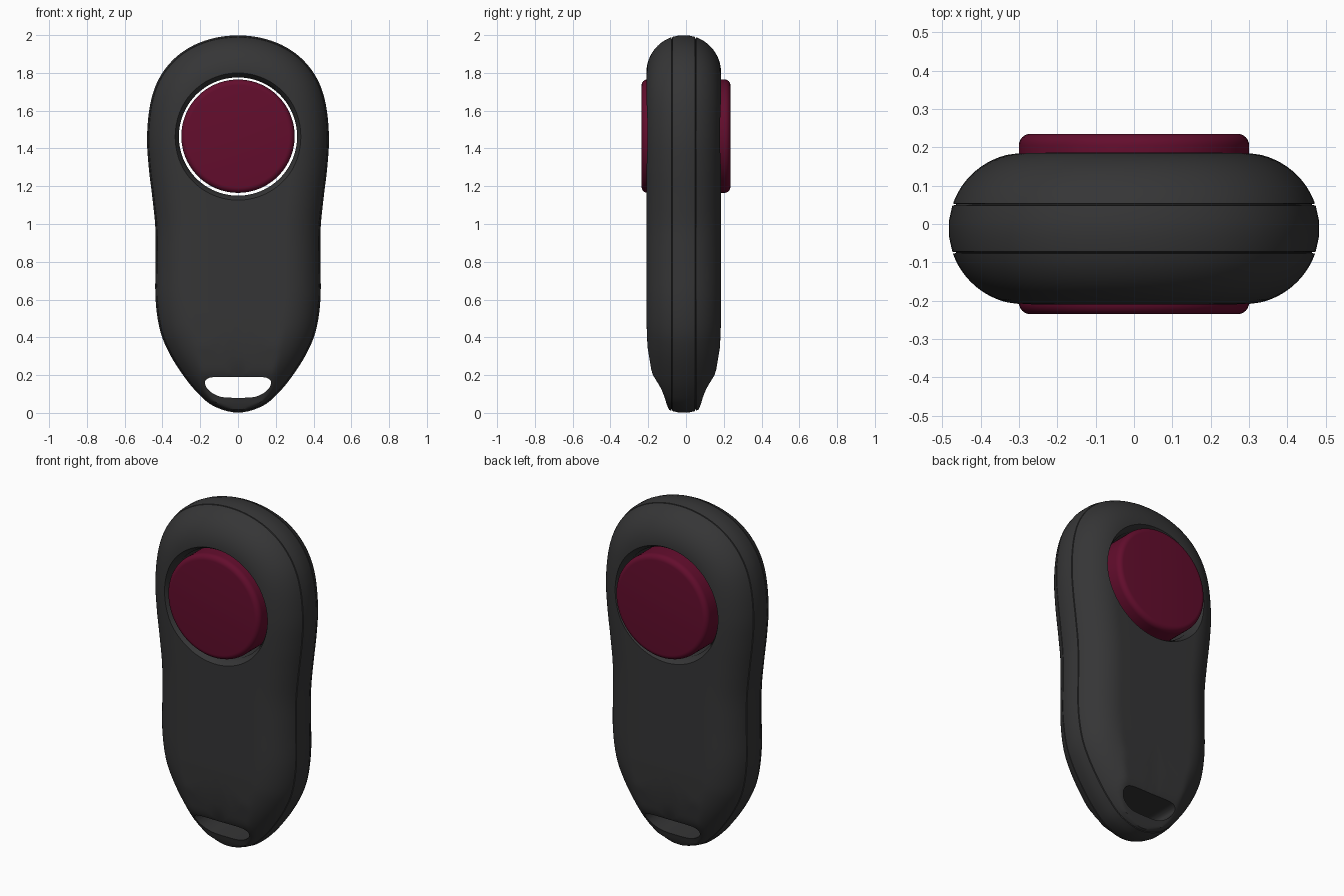
import bpy, bmesh, math
from mathutils import Vector

cube = bpy.data.objects.get("Cube")
if cube:
    bpy.data.objects.remove(cube, do_unlink=True)

MID_Y, HALF, ROUND = -0.012, 0.198, 0.2


def material(name, color):
    m = bpy.data.materials.new(name)
    m.use_nodes = True
    m.diffuse_color = color
    bsdf = m.node_tree.nodes["Principled BSDF"]
    bsdf.inputs["Base Color"].default_value = color
    bsdf.inputs["Roughness"].default_value = 0.5
    return m


charcoal = material("charcoal plastic", (0.036, 0.036, 0.037, 1))
crimson = material("crimson plastic", (0.125, 0.004, 0.026, 1))


def loft(name, rings, mat, capped=True):
    """Skin a list of equal closed rings, running front to back."""
    bm = bmesh.new()
    loops = [[bm.verts.new(p) for p in ring] for ring in rings]
    n = len(loops[0])
    for a, b in zip(loops, loops[1:]):
        for i in range(n):
            j = (i + 1) % n
            bm.faces.new((a[i], a[j], b[j], b[i]))
    if capped:
        bm.faces.new(loops[0])
        bm.faces.new(loops[-1])
    bmesh.ops.remove_doubles(bm, verts=bm.verts[:], dist=0.0001)
    bmesh.ops.recalc_face_normals(bm, faces=bm.faces[:])
    mesh = bpy.data.meshes.new(name)
    bm.to_mesh(mesh)
    bm.free()
    mesh.materials.append(mat)
    obj = bpy.data.objects.new(name, mesh)
    bpy.context.collection.objects.link(obj)
    return obj


def smooth_outline(half, steps):
    """Mirror a half outline (x, z) and round it into a smooth closed loop."""
    pts = half + [(-x, z) for x, z in half[-2:0:-1]]
    pts = [Vector(p) for p in pts]
    n, out = len(pts), []
    for i in range(n):
        p0, p1, p2, p3 = (pts[(i + k) % n] for k in (-1, 0, 1, 2))
        for s in range(steps):
            t = s / steps
            out.append(0.5 * (2 * p1 + (p2 - p0) * t
                              + (2 * p0 - 5 * p1 + 4 * p2 - p3) * t ** 2
                              + (3 * p1 - p0 - 3 * p2 + p3) * t ** 3))
    return out


def lathe(name, profile, z, mat, sides=96):
    """Turn (radius, y) points about the front-to-back axis."""
    turn = [2 * math.pi * i / sides for i in range(sides)]
    return loft(name, [[(r * math.cos(a), y, z + r * math.sin(a)) for a in turn]
                       for r, y in profile], mat)


def cut(obj, cutter):
    cutter.hide_render = True
    mod = obj.modifiers.new("cut", "BOOLEAN")
    mod.operation, mod.solver, mod.object = "DIFFERENCE", "EXACT", cutter
    bpy.context.view_layer.objects.active = obj
    bpy.ops.object.modifier_apply(modifier=mod.name)
    bpy.data.objects.remove(cutter, do_unlink=True)


def smooth(obj, angle):
    bpy.ops.object.select_all(action="DESELECT")
    obj.select_set(True)
    bpy.context.view_layer.objects.active = obj
    bpy.ops.object.shade_smooth_by_angle(angle=math.radians(angle))


# Case: rounded slab that thins towards the key ring end
outline = smooth_outline([
    (0, 2), (0.13, 1.985), (0.25, 1.94), (0.35, 1.865), (0.425, 1.76),
    (0.467, 1.63), (0.483, 1.46), (0.474, 1.3), (0.455, 1.14), (0.439, 0.98),
    (0.438, 0.8), (0.438, 0.6), (0.415, 0.44), (0.37, 0.325), (0.3, 0.21),
    (0.22, 0.11), (0.13, 0.035), (0, 0)], 5)
count = len(outline)
inward = []
for i in range(count):
    t = (outline[(i + 1) % count] - outline[i - 1]).normalized()
    inward.append(Vector((t.y, -t.x)))

thinning = [(0, 0.065), (0.02, 0.08), (0.05, 0.092), (0.08, 0.1), (0.13, 0.12),
            (0.2, 0.163), (0.23, 0.172), (0.35, 0.192), (0.5, HALF)]


def thickness_limit(z):
    for (z0, h0), (z1, h1) in zip(thinning, thinning[1:]):
        if z < z1:
            return h0 + (h1 - h0) * max(0, z - z0) / (z1 - z0)
    return HALF


def case_ring(inset, to_spine, height):
    ring = []
    for p, nrm in zip(outline, inward):
        q = p + nrm * inset
        spine = Vector((0, min(1.5, max(0.5, q.y))))
        q = q.lerp(spine, to_spine)
        y = min(abs(height), thickness_limit(q.y))
        ring.append((q.x, MID_Y + math.copysign(y, height), q.y))
    return ring


# Half of the cross-section, with a thin parting groove beside the middle band
seam = 0.322
half_section = []
for angle, depth in [(0.12, 0), (seam - 0.014, 0), (seam - 0.005, 0.009),
                     (seam + 0.005, 0.009), (seam + 0.014, 0)]:
    half_section.append((ROUND * (1 - math.cos(angle)) + depth, 0,
                         HALF * math.sin(angle)))
for k in range(1, 15):
    angle = seam + (math.pi / 2 - seam) * k / 14
    half_section.append((ROUND * (1 - math.cos(angle)), 0, HALF * math.sin(angle)))
half_section += [(ROUND, f, HALF) for f in (0.33, 0.67, 1)]
section = [(d, f, -h) for d, f, h in reversed(half_section)] + half_section
case = loft("case", [case_ring(*s) for s in section], charcoal, capped=False)

# Button well, right through the case with flared lips
lip = [(0.338, 0.3), (0.338, 0.2), (0.325, 0.18), (0.313, 0.15)]
well = [(r, MID_Y - y) for r, y in lip] + [(r, MID_Y + y) for r, y in reversed(lip)]
cut(case, lathe("well_cutter", well, 1.463, charcoal))

# Key ring slot
slot = smooth_outline([(0, 0.19), (0.12, 0.19), (0.163, 0.18), (0.175, 0.155),
                       (0.15, 0.115), (0.09, 0.085), (0, 0.08)], 4)
cut(case, loft("slot_cutter", [[(p.x, y, p.y) for p in slot] for y in (-0.4, 0.4)],
               charcoal))
smooth(case, 35)

# Button: one disc with rounded rims showing on both faces
edge = [(0.27 + 0.03 * math.sin(a), 0.205 + 0.03 * math.cos(a))
        for a in [math.pi / 2 * k / 6 for k in range(7)]]
button = lathe("button", [(r, -y) for r, y in edge] + edge[::-1], 1.465, crimson)
smooth(button, 35)
